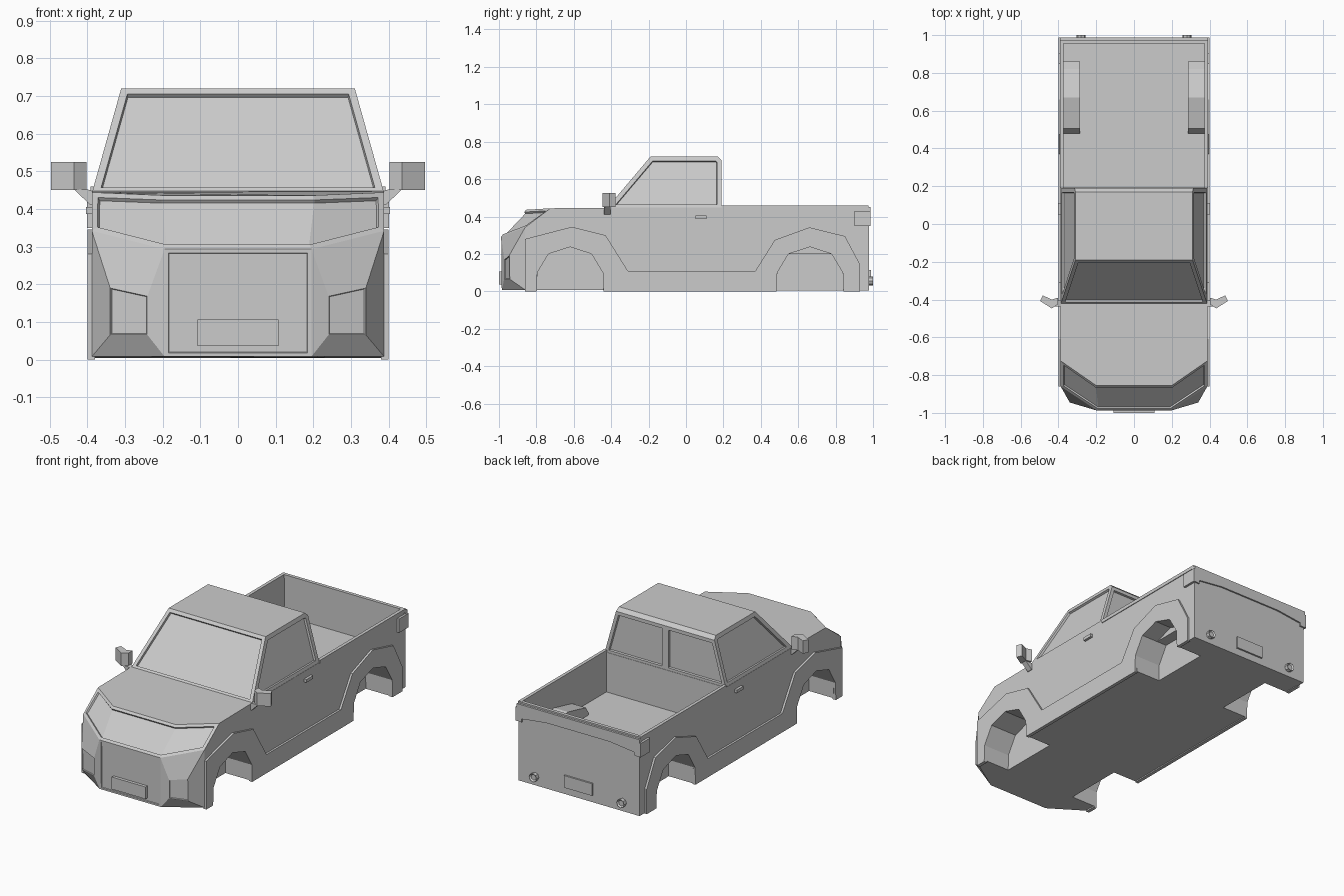
import bpy, bmesh, math

if "Cube" in bpy.data.objects:
    bpy.data.objects.remove(bpy.data.objects["Cube"])


def finish(name, bm):
    bmesh.ops.recalc_face_normals(bm, faces=bm.faces)
    me = bpy.data.meshes.new(name)
    bm.to_mesh(me)
    bm.free()
    ob = bpy.data.objects.new(name, me)
    bpy.context.collection.objects.link(ob)
    return ob


def prism(name, profile, axis, lo, hi, mirror=False, recess=0):
    """Extrude a 2D profile along an axis, optionally mirrored in x."""
    place = {'x': lambda p, t: (t, p[0], p[1]),
             'y': lambda p, t: (p[0], t, p[1]),
             'z': lambda p, t: (p[0], p[1], t)}[axis]
    bm = bmesh.new()
    caps = []
    for s in ((1, -1) if mirror else (1,)):
        rings = []
        for t in (lo, hi):
            pts = [place(p, t) for p in profile]
            rings.append([bm.verts.new((s * x, y, z)) for x, y, z in pts])
        n = len(profile)
        bm.faces.new(rings[0])
        caps.append(bm.faces.new(rings[1]))
        for i in range(n):
            j = (i + 1) % n
            bm.faces.new((rings[0][i], rings[0][j], rings[1][j], rings[1][i]))
    if recess:
        bmesh.ops.recalc_face_normals(bm, faces=bm.faces)
        bmesh.ops.inset_individual(bm, faces=caps, thickness=recess, depth=-recess)
    return finish(name, bm)


def box(name, x, y, z, mirror=False):
    return prism(name, [(x[0], y[0]), (x[1], y[0]), (x[1], y[1]), (x[0], y[1])],
                 'z', z[0], z[1], mirror)


def shell(name, pts, sides, chains, insets):
    """Symmetric closed shell: side faces are mirrored, chains span the centre.
    Each inset leaves a flat rim and then sinks the panel inside it."""
    bm = bmesh.new()
    right = {k: bm.verts.new(p) for k, p in pts.items()}
    left = {k: right[k] if p[0] == 0 else bm.verts.new((-p[0], p[1], p[2]))
            for k, p in pts.items()}
    made = {}
    for f in sides:
        made[f] = [bm.faces.new([d[k] for k in f]) for d in (right, left)]
    for f in chains:
        loop = [right[k] for k in f] + [left[k] for k in reversed(f)]
        made[f] = [bm.faces.new(list(dict.fromkeys(loop)))]
    bmesh.ops.recalc_face_normals(bm, faces=bm.faces)
    for names, thick, depth, joined in insets:
        faces = [f for n in names for f in made[n]]
        op = bmesh.ops.inset_region if joined else bmesh.ops.inset_individual
        for t, d in ((thick, 0), (.002, -depth)):
            op(bm, faces=faces, thickness=t, depth=d, use_even_offset=True)
    return finish(name, bm)


def boolean(ob, tool, op):
    mod = ob.modifiers.new(op, 'BOOLEAN')
    mod.object, mod.operation, mod.solver = tool, op, 'EXACT'
    bpy.context.view_layer.objects.active = ob
    bpy.ops.object.modifier_apply(modifier=mod.name)
    bpy.data.objects.remove(tool)


# Main body with faceted nose, light band, grille and fog lamp panels
body = shell('body', {
    'R': (.388, .978, .004), 'T': (.388, .978, .447), 'K': (.388, -.42, .447),
    'J': (.388, -.725, .444), 'P': (.20, -.855, .436), 'A': (.195, -.988, .293),
    'B': (.388, -.86, .342), 'C': (.195, -.985, .008), 'D': (.388, -.86, .008),
    'E': (.24, -.972, .17), 'F': (.34, -.945, .192), 'G': (.34, -.942, .065),
    'H': (.24, -.972, .065)},
    ['RTKJBD', 'JPAB', 'ABFE', 'AEHC', 'CHGD', 'DGFB', 'EFGH'],
    ['RT', 'TK', 'KJP', 'PA', 'AC', 'CDR'],
    [(['JPAB', 'PA'], .016, .01, True), (['AC'], .01, .004, False),
     (['EFGH'], .002, .005, False)])

# Cargo bed, wheel housings and wheel wells
bed = box('bed_cutter', (-.375, .375), (.192, .96), (.218, .6))
boolean(body, bed, 'DIFFERENCE')
housing = prism('housing', [(.48, .1), (.48, .23), (.505, .27), (.67, .308), (.82, .27),
                            (.86, .265), (.86, .1)], 'x', .287, .38, True)
boolean(body, housing, 'UNION')


def arch(c):
    return [(c - .178, 0), (c - .175, .10), (c - .115, .20), (c, .237),
            (c + .115, .20), (c + .175, .10), (c + .178, 0)]


# Upper wells sit under the housings, lower parts reach deeper under the floor
for c, top, inner in ((-.62, .3, .23), (.663, .3, .295), (.663, .2, .23)):
    pts = [(y, min(z, top)) for y, z in arch(c)]
    pts[0], pts[-1] = (pts[0][0], -.1), (pts[-1][0], -.1)
    boolean(body, prism('well_cutter', pts, 'x', inner, .5, True), 'DIFFERENCE')

# Fender and sill cladding
outer = [(.93, 0), (.93, .145), (.85, .295), (.66, .342), (.475, .275), (.37, .108),
         (-.31, .108), (-.43, .30), (-.61, .345), (-.86, .28), (-.86, 0)]
prism('side_cladding', arch(-.62) + arch(.663) + outer, 'x', .38, .40, True)

# Cab with recessed windows
shell('cab', {
    'a': (.388, -.425, .442), 'b': (.31, -.19, .72), 'c': (.31, .17, .72),
    'd': (.315, .19, .70), 'e': (.388, .19, .442), 'm': (0, .19, .442), 'n': (0, .19, .70)},
    ['abcde', 'demn'], ['ab', 'bc', 'cdn', 'aem'],
    [(['ab'], .02, .012, False), (['abcde'], .024, .012, False),
     (['demn'], .02, .012, False)])

# Bed rails and tailgate
box('bed_rail', (.373, .392), (.19, .97), (.44, .46), True)
box('tailgate_rail', (-.392, .392), (.955, .975), (.44, .459))
prism('tailgate_lip', [(-.392, .45), (-.392, .365), (-.2, .388), (.2, .388),
                       (.392, .365), (.392, .45)], 'y', .965, .987)

# Tail lights wrapping the rear corners
prism('tail_light', [(.38, .90), (.401, .90), (.401, .987), (.36, .987), (.36, .968),
                     (.38, .968)], 'z', .35, .43, True)

# Number plates and exhausts
box('front_plate', (-.108, .108), (-1.0, -.97), (.036, .106))
box('rear_plate', (-.09, .09), (.97, .988), (.045, .115))
prism('exhaust', [(.28 + .024 * math.cos(i * math.pi / 4), .055 + .024 * math.sin(i * math.pi / 4))
                  for i in range(8)], 'y', .97, 1.0, True, .008)

# Door handles and mirrors
box('door_handle', (.38, .403), (.05, .11), (.387, .405), True)
prism('mirror', [(.402, -.425), (.435, -.447), (.497, -.408), (.483, -.378),
                 (.435, -.40), (.402, -.39)], 'z', .45, .525, True)
prism('mirror_arm', [(.38, .445), (.38, .41), (.392, .41), (.435, .452), (.40, .452)],
      'y', -.438, -.405, True)
